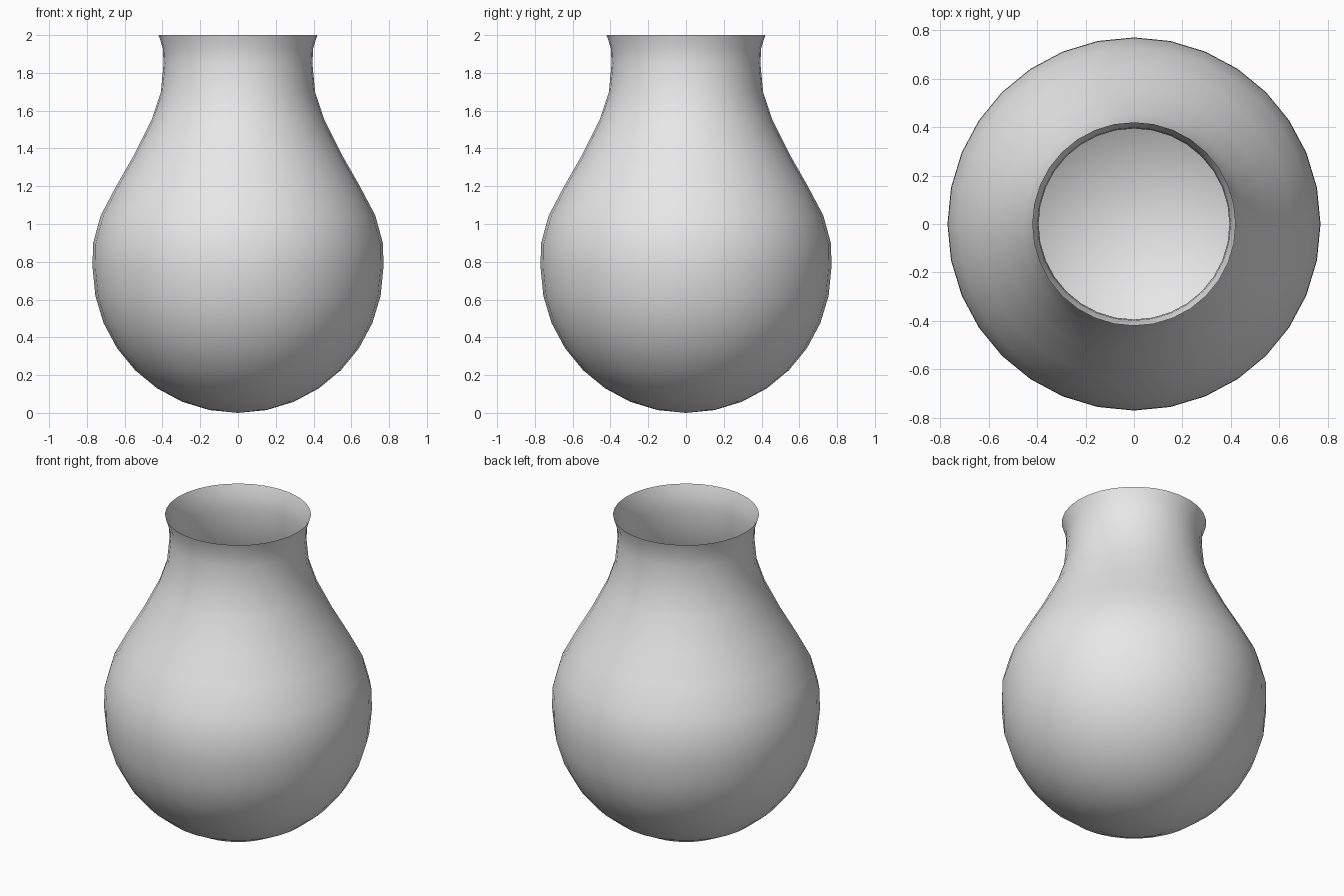
import bpy
import bmesh
from math import cos, sin, pi, radians

cube = bpy.data.objects.get("Cube")
if cube:
    bpy.data.objects.remove(cube, do_unlink=True)

SEGMENTS = 32
RADIUS = 0.77

# Profile: round bowl, then shoulder, neck and flared rim
profile = []
for i in range(1, 9):
    a = i * pi / 16
    profile.append((RADIUS * sin(a), RADIUS * (1 - cos(a))))
profile += [(0.768, 0.895), (0.727, 1.045), (0.645, 1.2), (0.548, 1.37),
            (0.458, 1.55), (0.408, 1.7), (0.394, 1.85), (0.398, 1.93), (0.42, 2.0)]

# Thin open shell spun around the vertical axis
bm = bmesh.new()
rings = []
for r, z in profile:
    rings.append([bm.verts.new((r * cos(2 * pi * k / SEGMENTS),
                                r * sin(2 * pi * k / SEGMENTS), z))
                  for k in range(SEGMENTS)])
base = bm.verts.new((0, 0, 0))
for k in range(SEGMENTS):
    n = (k + 1) % SEGMENTS
    bm.faces.new((base, rings[0][n], rings[0][k]))
    for low, high in zip(rings, rings[1:]):
        bm.faces.new((low[k], low[n], high[n], high[k]))

mesh = bpy.data.meshes.new("vase_body")
bm.to_mesh(mesh)
bm.free()
vase = bpy.data.objects.new("vase_body", mesh)
bpy.context.collection.objects.link(vase)

# Plain grey finish
grey = bpy.data.materials.new("light_grey")
grey.use_nodes = True
colour = (0.8, 0.8, 0.8, 1)
grey.diffuse_color = colour
grey.node_tree.nodes["Principled BSDF"].inputs["Base Color"].default_value = colour
mesh.materials.append(grey)

bpy.context.view_layer.objects.active = vase
vase.select_set(True)
bpy.ops.object.shade_smooth_by_angle(angle=radians(40))
